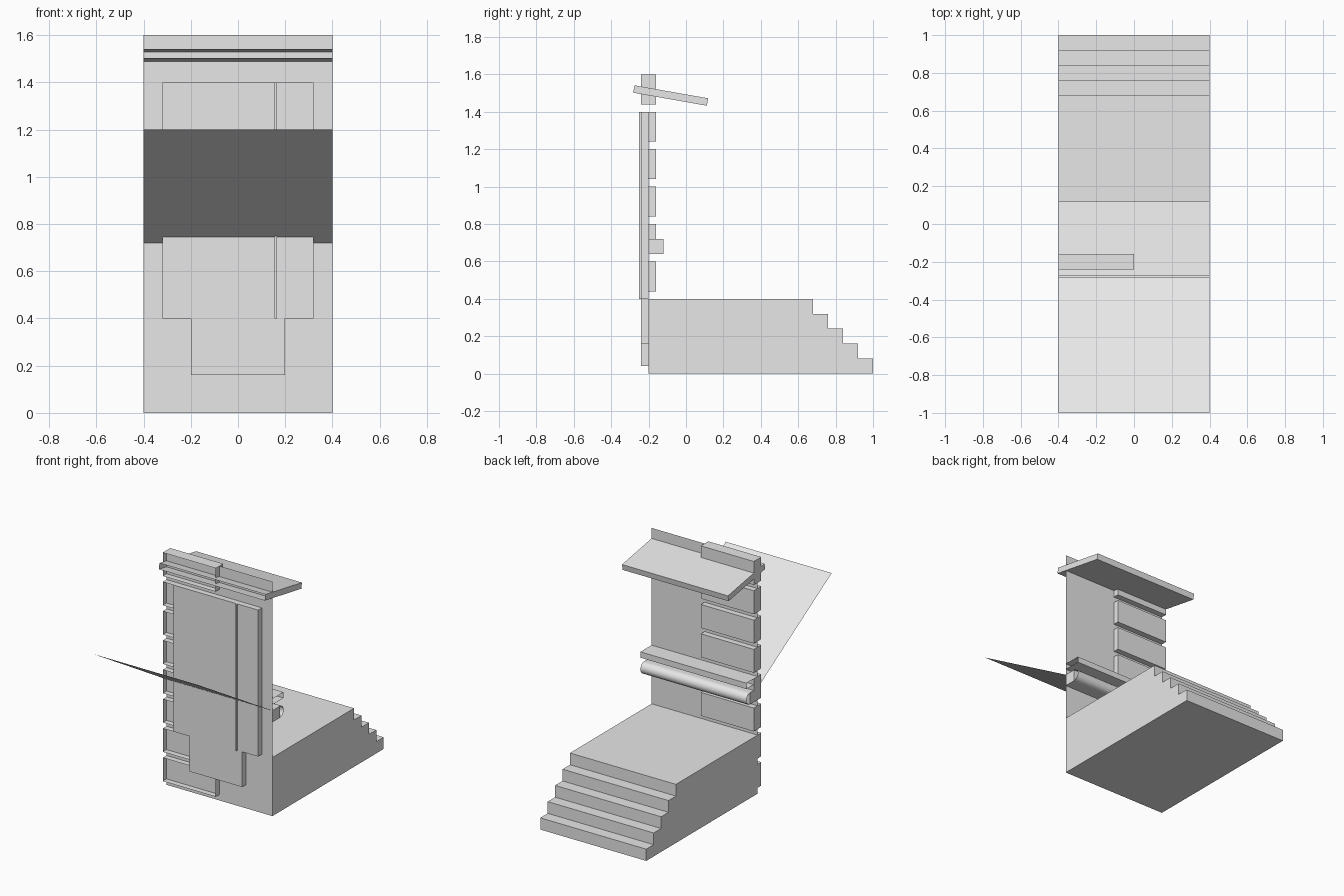
import bpy, bmesh, math
from mathutils import Matrix

if "Cube" in bpy.data.objects:
    bpy.data.objects.remove(bpy.data.objects["Cube"])

grey = bpy.data.materials.new("plain_grey")
grey.diffuse_color = (0.8, 0.8, 0.8, 1)
grey.use_nodes = True
grey.node_tree.nodes["Principled BSDF"].inputs["Base Color"].default_value = grey.diffuse_color
W = 0.4  # half width of the model


def finish(name, bm, smooth=False):
    me = bpy.data.meshes.new(name)
    bm.to_mesh(me)
    bm.free()
    me.materials.append(grey)
    for p in me.polygons:
        p.use_smooth = smooth
    ob = bpy.data.objects.new(name, me)
    bpy.context.collection.objects.link(ob)
    return ob


def box(name, x, y, z, open_front=False):
    """Box from (min, max) ranges, optionally without its -y face."""
    bm = bmesh.new()
    bmesh.ops.create_cube(bm, size=1)
    if open_front:
        bm.normal_update()
        bmesh.ops.delete(bm, geom=[f for f in bm.faces if f.normal.y < -0.9], context='FACES')
    size = [r[1] - r[0] for r in (x, y, z)]
    mid = [(r[0] + r[1]) / 2 for r in (x, y, z)]
    bm.transform(Matrix.Translation(mid) @ Matrix.Diagonal((*size, 1)))
    return finish(name, bm)


def extrude(name, pts, closed=False, smooth=False):
    """Sweep a (y, z) profile across the full width; closed adds end caps."""
    bm = bmesh.new()
    a = [bm.verts.new((-W, y, z)) for y, z in pts]
    b = [bm.verts.new((W, y, z)) for y, z in pts]
    n = len(pts)
    for i in range(n if closed else n - 1):
        j = (i + 1) % n
        bm.faces.new((a[i], a[j], b[j], b[i]))
    if closed:
        bm.faces.new(a)
        bm.faces.new(b[::-1])
    bmesh.ops.recalc_face_normals(bm, faces=bm.faces)
    return finish(name, bm, smooth)


# platform with five steps down at the back
steps = [(-0.2, 0), (1, 0)]
for i in range(5):
    y, z = 1 - 0.08 * i, 0.08 * (i + 1)
    steps += [(y, z), (y - 0.08, z)] if i < 4 else [(y, z)]
steps.append((-0.2, 0.4))
extrude("stepped_platform", steps, closed=True)

# thin wall
extrude("wall", [(-0.2, 0.4), (-0.2, 1.6)])

# column of bricks through the left half of the wall, open at the front
for i in range(8):
    z = 0.04 + 0.2 * i
    box(f"brick_{i + 1}", (-W, 0), (-0.24, -0.16), (z, z + 0.16), open_front=True)

# front panel, its lower tongue and the vertical strip
box("front_panel", (-0.32, 0.32), (-0.24, -0.2), (0.4, 1.4))
box("lower_panel", (-0.2, 0.2), (-0.24, -0.2), (0.16, 0.4))
box("panel_strip", (0.155, 0.165), (-0.25, -0.24), (0.4, 1.4))

# moulding behind the wall: ledge, rail and rounded bead
extrude("ledge", [(-0.2, 0.8), (-0.08, 0.8), (-0.08, 0.76), (-0.2, 0.76)])
box("rail", (-W, W), (-0.2, -0.12), (0.64, 0.72))
arc = [math.radians(-90 + 180 * i / 16) for i in range(17)]
extrude("bead", [(-0.12 + 0.04 * math.cos(t), 0.68 + 0.04 * math.sin(t)) for t in arc], smooth=True)

# tilted roof board, open at the front end
roof = box("roof_board", (-W, W), (-0.2, 0.2), (-0.02, 0.02), open_front=True)
roof.location = (0, -0.082, 1.487)
roof.rotation_euler.x = math.radians(-10)

# thin sloping canopy sheet in front
extrude("canopy", [(-0.2, 0.72), (-1, 1.2)])
